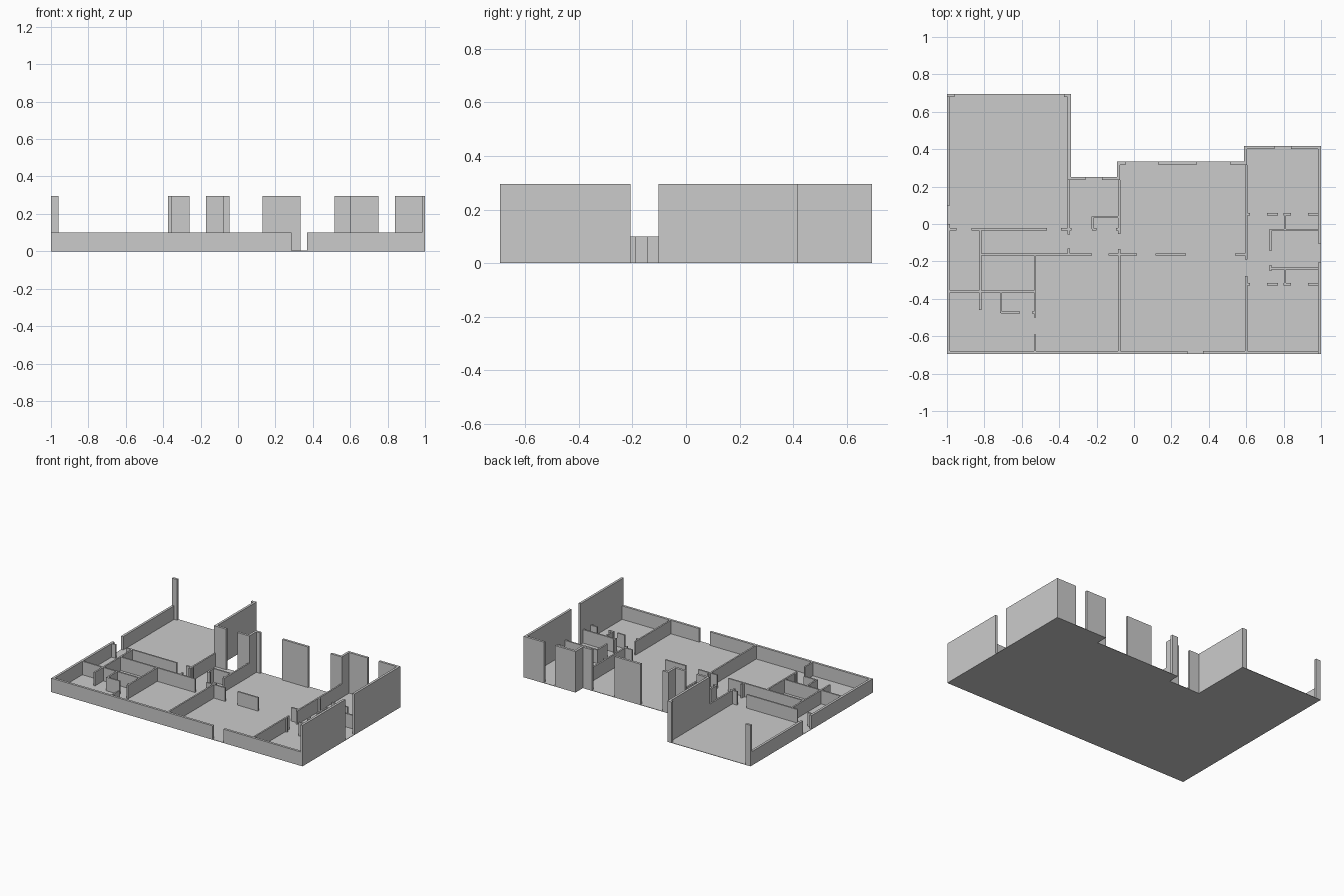
import bpy, bmesh

if "Cube" in bpy.data.objects:
    bpy.data.objects.remove(bpy.data.objects["Cube"])

LOW, TALL = 0.10, 0.295      # wall heights
EXT, INT = 0.017, 0.011      # wall thicknesses
FLOOR = 0.003


def make_object(name, bm):
    bmesh.ops.recalc_face_normals(bm, faces=bm.faces)
    mesh = bpy.data.meshes.new(name)
    bm.to_mesh(mesh)
    bm.free()
    ob = bpy.data.objects.new(name, mesh)
    bpy.context.collection.objects.link(ob)


def add_box(bm, x0, x1, y0, y1, height):
    verts = bmesh.ops.create_cube(bm, size=1)["verts"]
    for v in verts:
        v.co.x = x1 if v.co.x > 0 else x0
        v.co.y = y1 if v.co.y > 0 else y0
        v.co.z = height if v.co.z > 0 else 0


def walls(name, axis, pos, spans, height=LOW, thick=INT):
    """Wall run along one axis, centred on pos, broken by openings between spans."""
    bm = bmesh.new()
    a, b = pos - thick / 2, pos + thick / 2
    for s, e in spans:
        if axis == "x":
            add_box(bm, s, e, a, b, height)
        else:
            add_box(bm, a, b, s, e, height)
    make_object(name, bm)


# floor slab following the stepped footprint
outline = [(-1, -0.695), (1, -0.695), (1, 0.417), (0.588, 0.417), (0.588, 0.333),
           (-0.092, 0.333), (-0.092, 0.252), (-0.338, 0.252), (-0.338, 0.695), (-1, 0.695)]
bm = bmesh.new()
face = bm.faces.new([bm.verts.new((x, y, 0)) for x, y in outline])
top = bmesh.ops.extrude_face_region(bm, geom=[face])["geom"]
bmesh.ops.translate(bm, vec=(0, 0, FLOOR),
                    verts=[g for g in top if isinstance(g, bmesh.types.BMVert)])
make_object("floor", bm)

# low outer walls
h = EXT / 2
walls("front_wall", "x", -0.695 + h, [(-1, 0.285), (0.37, 1)], LOW, EXT)
walls("left_wall", "y", -1 + h, [(-0.678, 0), (0.1, 0.678)], LOW, EXT)

# tall outer walls
walls("right_wall", "y", 1 - h, [(-0.695, -0.207), (-0.103, 0.417)], TALL, EXT)
walls("garage_back_wall", "x", 0.695 - h, [(-1, -0.96), (-0.373, -0.355)], TALL, EXT)
walls("garage_side_wall", "y", -0.338 - h, [(0.235, 0.695)], TALL, EXT)
walls("entry_back_wall", "x", 0.252 - h, [(-0.338, -0.26), (-0.17, -0.092)], TALL, EXT)
walls("entry_side_wall", "y", -0.092 + h, [(0.235, 0.333)], TALL, EXT)
walls("living_back_wall", "x", 0.333 - h,
      [(-0.075, -0.045), (0.13, 0.335), (0.515, 0.588)], TALL, EXT)
walls("bedroom_side_wall", "y", 0.588 + h, [(0.316, 0.417)], TALL, EXT)
walls("bedroom_back_wall", "x", 0.417 - h, [(0.605, 0.75), (0.84, 0.983)], TALL, EXT)

# left wing partitions
walls("garage_partition", "x", -0.028,
      [(-0.983, -0.95), (-0.87, -0.465), (-0.39, -0.335)])
walls("hall_partition", "x", -0.163,
      [(-0.825, -0.225), (-0.135, 0.015), (0.115, 0.277), (0.54, 0.6)])
walls("bath_partition", "x", -0.36, [(-0.983, -0.533)])
walls("left_closet_front", "x", -0.472, [(-0.71, -0.61), (-0.545, -0.533)])
walls("store_side", "y", -0.822, [(-0.46, -0.023)])
walls("left_closet_side", "y", -0.71, [(-0.477, -0.36)])
walls("left_bedroom_side", "y", -0.53, [(-0.5, -0.163), (-0.678, -0.59)])

# centre partitions
walls("kitchen_left_side", "y", -0.349, [(-0.055, 0.235), (-0.16, -0.13)])
walls("kitchen_right_side", "y", -0.079, [(-0.053, 0.235), (-0.678, -0.135)])
walls("pantry_back", "x", 0.038, [(-0.225, -0.08)])
walls("pantry_side", "y", -0.222, [(-0.028, 0.04)])
walls("pantry_front", "x", -0.028, [(-0.225, -0.2), (-0.095, -0.08)])
walls("living_right_side", "y", 0.6, [(-0.19, 0.316), (-0.678, -0.277)])

# right wing: two closet blocks with matching door openings
doors = [(0.6, 0.62), (0.71, 0.77), (0.80, 0.84), (0.93, 0.983)]
for tag, front, back in (("upper", 0.052, -0.033), ("lower", -0.322, -0.237)):
    walls(tag + "_closet_front", "x", front, doors)
    walls(tag + "_closet_back", "x", back, [(0.725, 0.983)])
    walls(tag + "_closet_divider", "y", 0.807, [(min(front, back), max(front, back))])
walls("right_bath_side", "y", 0.73, [(-0.145, -0.033), (-0.25, -0.218)])
